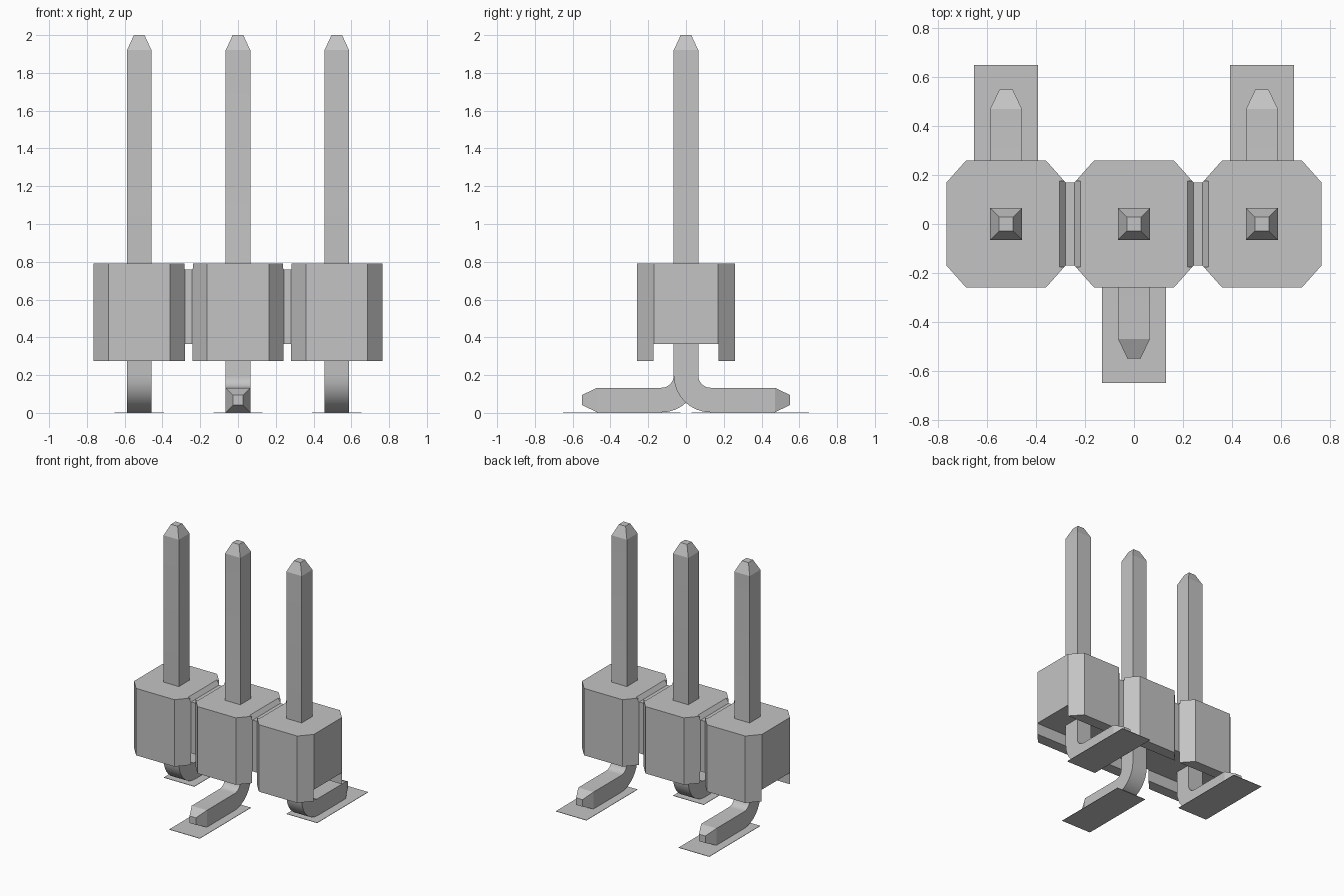
import bpy, bmesh, math

cube = bpy.data.objects.get("Cube")
if cube:
    bpy.data.objects.remove(cube, do_unlink=True)

PITCH = 0.523
HALF = 0.065          # half thickness of a pin

grey = bpy.data.materials.new("plain grey")
grey.diffuse_color = (0.55, 0.55, 0.55, 1)
grey.use_nodes = True
grey.node_tree.nodes["Principled BSDF"].inputs["Base Color"].default_value = (0.55, 0.55, 0.55, 1)


def finish(name, bm):
    bmesh.ops.recalc_face_normals(bm, faces=bm.faces)
    mesh = bpy.data.meshes.new(name)
    bm.to_mesh(mesh)
    bm.free()
    mesh.materials.append(grey)
    obj = bpy.data.objects.new(name, mesh)
    bpy.context.collection.objects.link(obj)
    return obj


def loft(name, rings):
    """Skin a list of equal-length point rings and cap both ends."""
    bm = bmesh.new()
    loops = [[bm.verts.new(p) for p in ring] for ring in rings]
    for a, b in zip(loops, loops[1:]):
        for i in range(len(a)):
            j = (i + 1) % len(a)
            bm.faces.new((a[i], a[j], b[j], b[i]))
    bm.faces.new(loops[0])
    bm.faces.new(loops[-1])
    return finish(name, bm)


def box(name, x0, x1, y0, y1, z0, z1):
    corners = [(x0, y0), (x1, y0), (x1, y1), (x0, y1)]
    return loft(name, [[(x, y, z) for x, y in corners] for z in (z0, z1)])


def activate(obj):
    bpy.ops.object.select_all(action='DESELECT')
    obj.select_set(True)
    bpy.context.view_layer.objects.active = obj


def cut(target, cutter):
    cutter.hide_render = True
    mod = target.modifiers.new("cut", 'BOOLEAN')
    mod.operation = 'DIFFERENCE'
    mod.solver = 'EXACT'
    mod.object = cutter
    activate(target)
    bpy.ops.object.modifier_apply(modifier=mod.name)
    bpy.data.objects.remove(cutter, do_unlink=True)


# Housing: three joined octagons, extruded upwards
front = []
for c in (-PITCH, 0, PITCH):
    front += [(c - 0.243, -0.17), (c - 0.163, -0.26), (c + 0.163, -0.26), (c + 0.243, -0.17)]
outline = front + [(x, -y) for x, y in reversed(front)]
housing = loft("housing", [[(x, y, z) for x, y in outline] for z in (0.275, 0.79)])

# Channel along the underside
cut(housing, box("channel_cutter", -1, 1, -0.172, 0.172, 0.1, 0.365))

# Shallow break grooves between the sections
for c in (-PITCH / 2, PITCH / 2):
    section = [(c - 0.018, 0.76), (c + 0.018, 0.76), (c + 0.06, 0.81), (c - 0.06, 0.81)]
    cut(housing, loft("groove_cutter", [[(x, y, z) for x, z in section] for y in (-0.175, 0.175)]))


def pin(name, x, side):
    """Square pin with a bent foot; side is the y direction of the foot."""
    # path entries: y, z, direction across the pin (y, z), half thickness
    path = [(0, 2.0, 1, 0, 0.028), (0, 1.92, 1, 0, HALF)]
    steps, radius = 8, 0.13
    for i in range(steps + 1):
        a = math.pi / 2 * i / steps
        path.append((radius - radius * math.cos(a), 0.198 - radius * math.sin(a),
                     math.cos(a), math.sin(a), HALF))
    path += [(0.47, 0.068, 0, 1, HALF), (0.55, 0.068, 0, 1, 0.027)]
    rings = []
    for y, z, ny, nz, h in path:
        rings.append([(x + u * h, side * (y + v * h * ny), z + v * h * nz)
                      for u, v in ((-1, -1), (1, -1), (1, 1), (-1, 1))])
    obj = loft(name, rings)
    activate(obj)
    bpy.ops.object.shade_smooth_by_angle(angle=math.radians(15))


# Pins and their flat solder pads, alternating sides
for label, x, side in (("right", -PITCH, 1), ("middle", 0, -1), ("left", PITCH, 1)):
    pin(label + "_pin", x, side)
    y0, y1 = sorted((side * 0.03, side * 0.65))
    box(label + "_pad", x - 0.13, x + 0.13, y0, y1, 0, 0.003)
